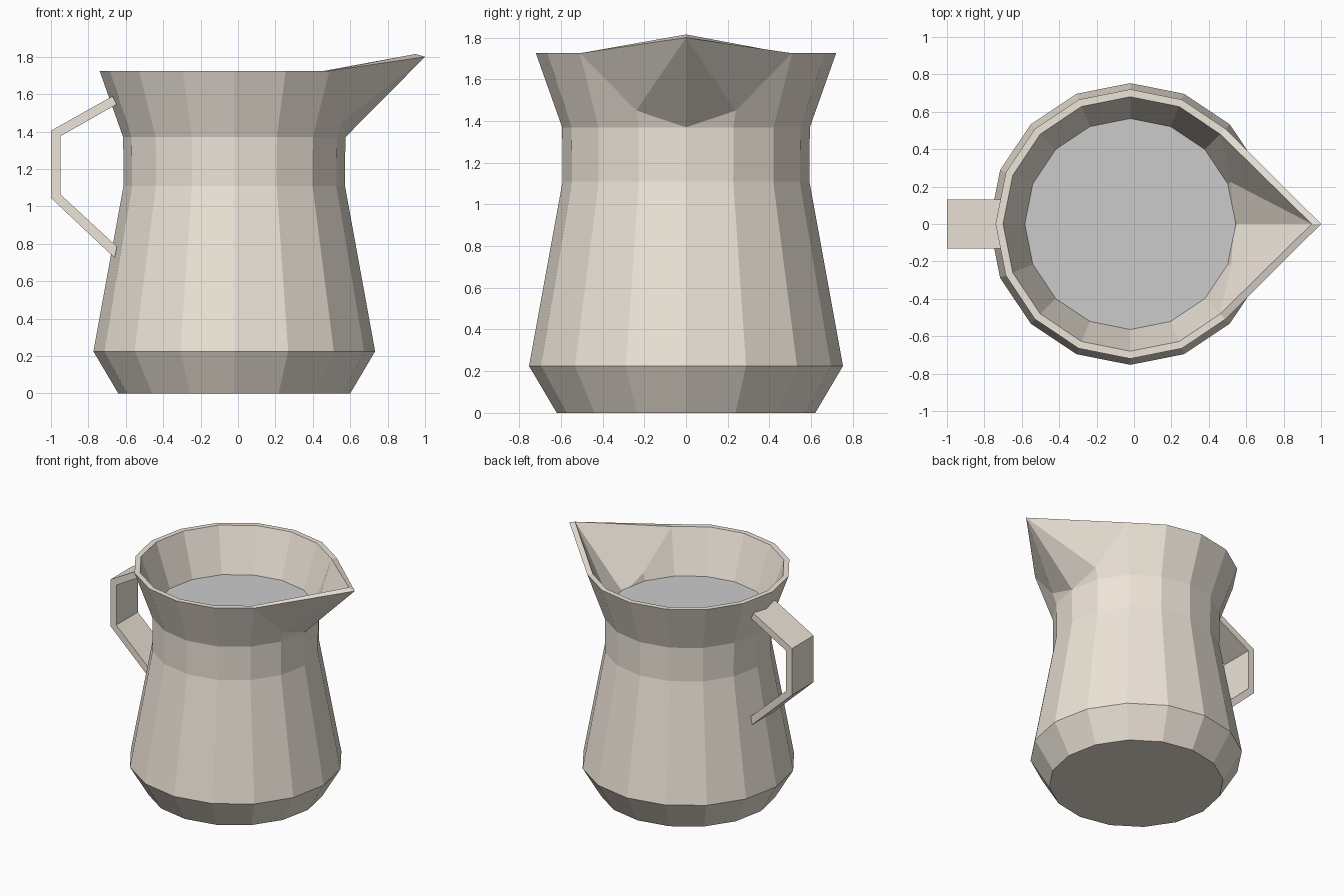
import bpy, bmesh
from math import cos, sin, pi

if "Cube" in bpy.data.objects:
    bpy.data.objects.remove(bpy.data.objects["Cube"])

SIDES = 16
CX = -0.02  # axis of the round body


def material(name, color):
    m = bpy.data.materials.new(name)
    m.diffuse_color = (*color, 1)
    m.use_nodes = True
    m.node_tree.nodes["Principled BSDF"].inputs["Base Color"].default_value = m.diffuse_color
    return m


def finish(bm, name, mat=None):
    bmesh.ops.recalc_face_normals(bm, faces=bm.faces)
    mesh = bpy.data.meshes.new(name)
    bm.to_mesh(mesh)
    bm.free()
    obj = bpy.data.objects.new(name, mesh)
    bpy.context.collection.objects.link(obj)
    if mat:
        mesh.materials.append(mat)
    return obj


def ring(bm, r, z):
    return [bm.verts.new((CX + r * cos(2 * pi * i / SIDES), r * sin(2 * pi * i / SIDES), z))
            for i in range(SIDES)]


def wall(bm, profile, tip, fold_r):
    """Lathed wall whose last ring is pulled out into a folded spout; returns the rim loop."""
    rings = [ring(bm, r, z) for r, z in profile]
    bm.faces.new(rings[0])
    for a, b in zip(rings[:-2], rings[1:-1]):
        for i in range(SIDES):
            j = (i + 1) % SIDES
            bm.faces.new((a[i], a[j], b[j], b[i]))
    low, top = rings[-2:]
    top[0].co = tip
    for i in (1, SIDES - 1):
        a = 2 * pi * i / SIDES
        top[i].co = (CX + fold_r * cos(a), fold_r * sin(a), 1.45)
    for i in range(1, SIDES - 1):
        bm.faces.new((low[i], low[i + 1], top[i + 1], top[i]))
    for s, e in ((1, 2), (-1, -2)):
        bm.faces.new((low[0], low[s], top[s]))
        bm.faces.new((low[0], top[s], top[0]))
        bm.faces.new((top[0], top[s], top[e]))
    return [top[0]] + top[2:SIDES - 1]


clay = material("clay", (0.85, 0.78, 0.69))

# Body: outer wall, inner wall and rim
bm = bmesh.new()
outer = wall(bm, [(0.62, 0), (0.753, 0.225), (0.592, 1.11), (0.594, 1.37), (0.72, 1.725)],
             (1.0, 0, 1.80), 0.623)
inner = wall(bm, [(0.59, 0.04), (0.715, 0.23), (0.555, 1.11), (0.555, 1.37), (0.68, 1.725)],
             (0.95, 0, 1.815), 0.584)
for i in range(len(outer)):
    j = (i + 1) % len(outer)
    bm.faces.new((outer[i], outer[j], inner[j], inner[i]))
finish(bm, "jug_body", clay)

# Liquid surface near the neck
bm = bmesh.new()
bm.faces.new(ring(bm, 0.565, 1.395))
finish(bm, "liquid", None)

# Handle: flat strip bent around four points
out_pts = [(-0.67, 1.59), (-1.0, 1.405), (-1.0, 1.045), (-0.66, 0.725)]
in_pts = [(-0.65, 1.545), (-0.95, 1.375), (-0.95, 1.065), (-0.647, 0.785)]
bm = bmesh.new()
sections = [[bm.verts.new((p[0], y, p[1])) for p, y in
             ((o, -0.132), (o, 0.132), (n, 0.132), (n, -0.132))]
            for o, n in zip(out_pts, in_pts)]
for a, b in zip(sections[:-1], sections[1:]):
    for i in range(4):
        j = (i + 1) % 4
        bm.faces.new((a[i], a[j], b[j], b[i]))
bm.faces.new(sections[0])
bm.faces.new(sections[-1])
finish(bm, "handle", clay)
